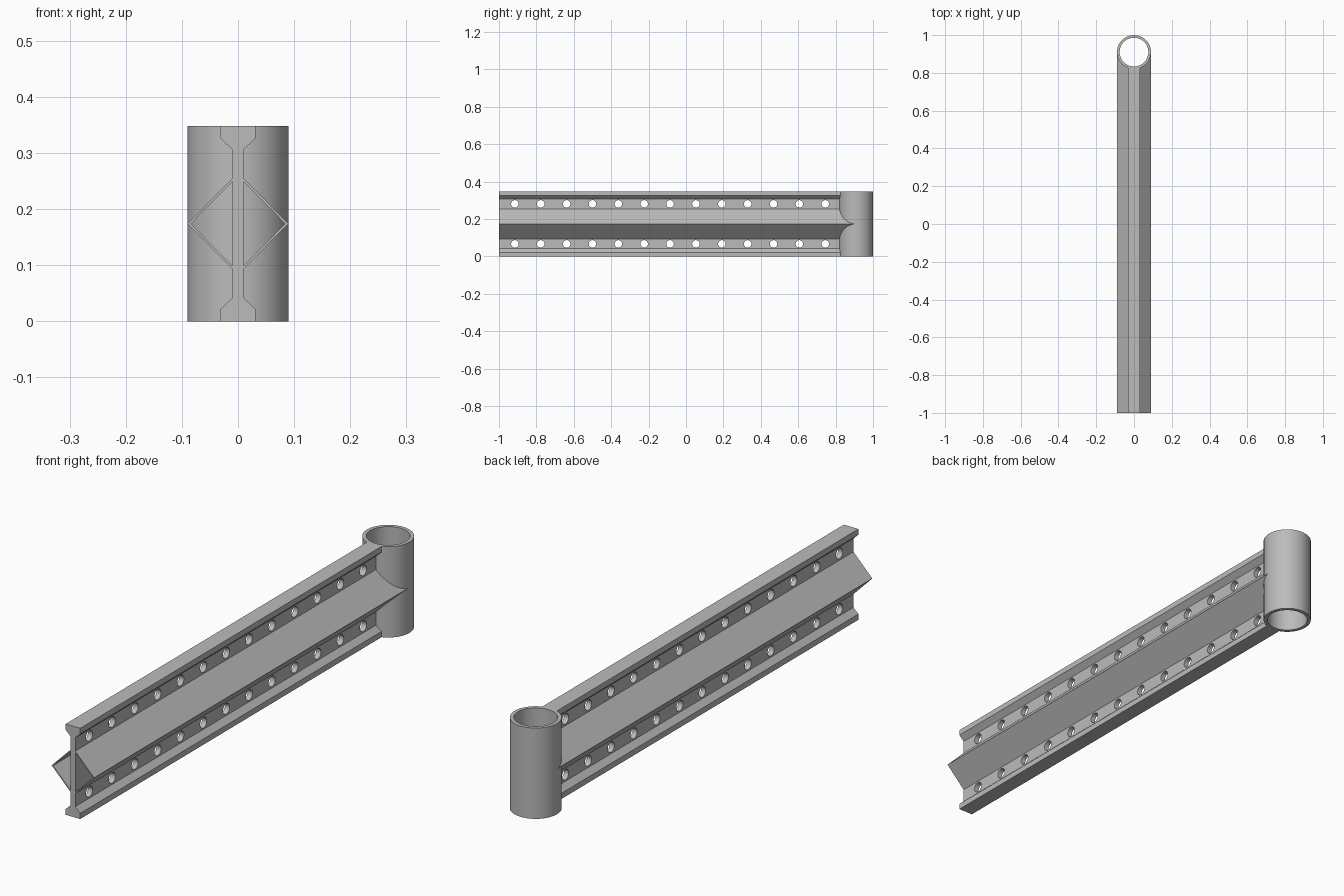
import bpy, bmesh, math
from mathutils import Matrix, Vector

if "Cube" in bpy.data.objects:
    bpy.data.objects.remove(bpy.data.objects["Cube"], do_unlink=True)

HEIGHT, MID = 0.348, 0.174
TUBE_R, BORE_R, TUBE_Y = 0.09, 0.076, 0.91
FRONT = -1.0

steel = bpy.data.materials.new("grey_steel")
steel.use_nodes = True
steel.diffuse_color = (0.5, 0.5, 0.5, 1)
steel.node_tree.nodes["Principled BSDF"].inputs["Base Color"].default_value = (0.5, 0.5, 0.5, 1)


def finish(name, bm):
    bmesh.ops.recalc_face_normals(bm, faces=bm.faces)
    mesh = bpy.data.meshes.new(name)
    bm.to_mesh(mesh)
    bm.free()
    mesh.materials.append(steel)
    obj = bpy.data.objects.new(name, mesh)
    bpy.context.collection.objects.link(obj)
    return obj


def extrude_profile(name, points):
    """Extrude an (x, z) outline along the length of the beam."""
    bm = bmesh.new()
    face = bm.faces.new([bm.verts.new((x, FRONT, z)) for x, z in points])
    new = bmesh.ops.extrude_face_region(bm, geom=[face])["geom"]
    bmesh.ops.translate(bm, vec=(0, TUBE_Y - FRONT, 0),
                        verts=[v for v in new if isinstance(v, bmesh.types.BMVert)])
    return finish(name, bm)


def activate(obj):
    bpy.ops.object.select_all(action="DESELECT")
    obj.select_set(True)
    bpy.context.view_layer.objects.active = obj


def cut(obj, cutter):
    mod = obj.modifiers.new("cut", "BOOLEAN")
    mod.operation, mod.solver, mod.object = "DIFFERENCE", "EXACT", cutter
    activate(obj)
    bpy.ops.object.modifier_apply(modifier=mod.name)


# I-section web with sloped flanges
quarter = [(0.031, 0), (0.031, 0.022), (0.01, 0.042)]
right = quarter + [(x, HEIGHT - z) for x, z in reversed(quarter)]
beam = extrude_profile("web_and_flanges", right + [(-x, z) for x, z in reversed(right)])

# Thin folded plates forming the hollow diamond
wings = []
for side, label in ((1, "left"), (-1, "right")):
    outline = [(0.01, MID + 0.081), (0.09, MID), (0.01, MID - 0.081),
               (0.01, MID - 0.075), (0.084, MID), (0.01, MID + 0.075)]
    wings.append(extrude_profile(label + "_folded_plate", [(side * x, z) for x, z in outline]))

# Vertical tube at the back
bm = bmesh.new()
SEGMENTS = 64
rings = []
for r, z in ((TUBE_R, 0), (TUBE_R, HEIGHT), (BORE_R, HEIGHT), (BORE_R, 0)):
    rings.append([bm.verts.new((r * math.cos(a), TUBE_Y + r * math.sin(a), z))
                  for a in (i * math.tau / SEGMENTS for i in range(SEGMENTS))])
for k in range(4):
    a, b = rings[k], rings[(k + 1) % 4]
    for i in range(SEGMENTS):
        j = (i + 1) % SEGMENTS
        bm.faces.new((a[i], a[j], b[j], b[i]))
tube = finish("end_tube", bm)

# Cutter for the tube seat
bm = bmesh.new()
bmesh.ops.create_cone(bm, cap_ends=True, segments=SEGMENTS, radius1=0.089, radius2=0.089,
                      depth=1, matrix=Matrix.Translation((0, TUBE_Y, MID)))
seat_cutter = finish("tube_seat_cutter", bm)

# Cutter for the two rows of web holes
bm = bmesh.new()
turn = Matrix.Rotation(math.pi / 2, 4, "Y")
for i in range(13):
    for dz in (-0.107, 0.107):
        place = Matrix.Translation((0, -0.915 + i * 0.1383, MID + dz))
        bmesh.ops.create_cone(bm, cap_ends=True, segments=32, radius1=0.02, radius2=0.02,
                              depth=0.1, matrix=place @ turn)
hole_cutter = finish("web_hole_cutter", bm)

cut(beam, hole_cutter)
for part in [beam] + wings:
    cut(part, seat_cutter)
for cutter in (seat_cutter, hole_cutter):
    bpy.data.objects.remove(cutter, do_unlink=True)

for part in [beam, tube] + wings:
    activate(part)
    bpy.ops.object.shade_smooth_by_angle(angle=math.radians(30))
